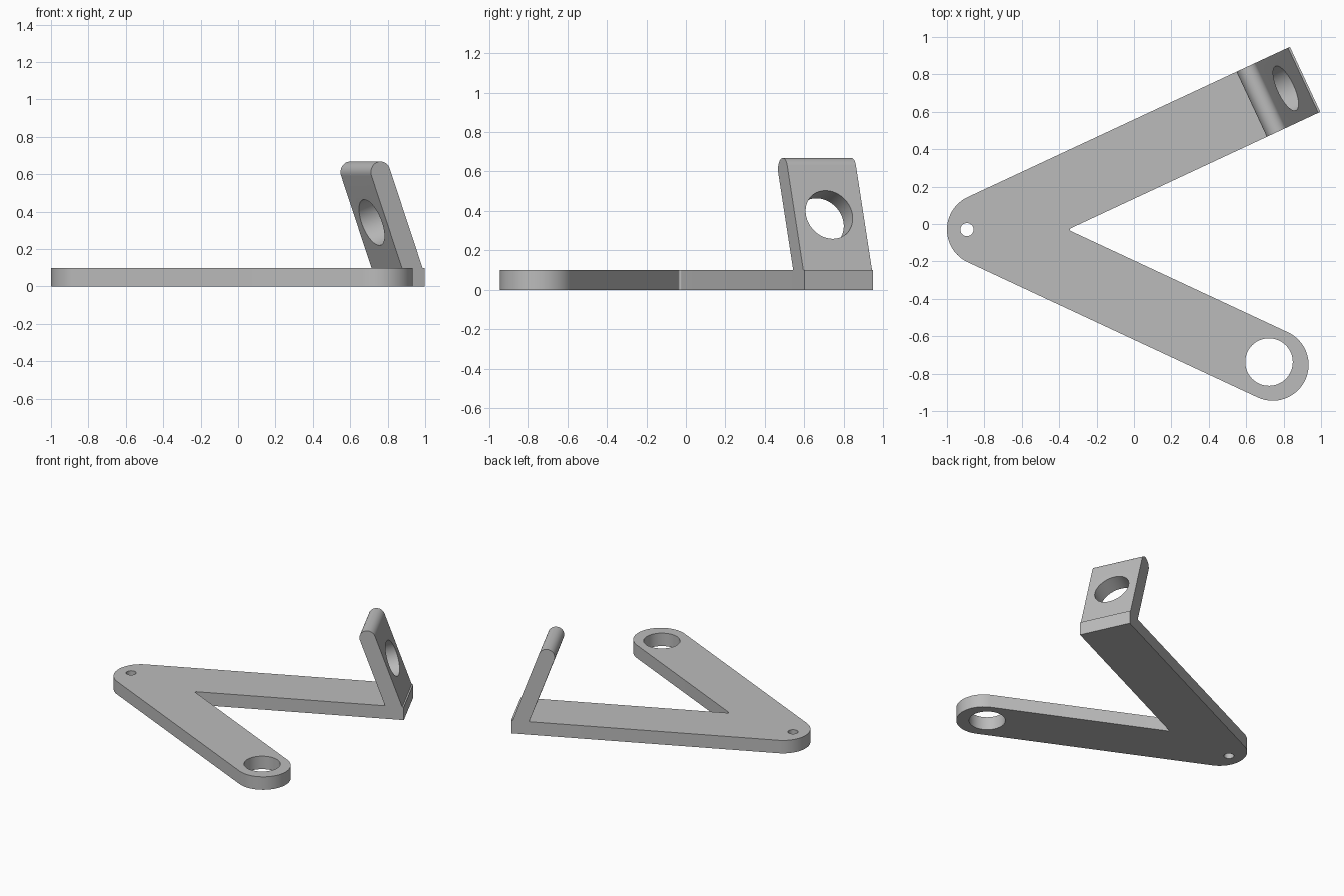
import bpy, bmesh, math
from mathutils import Vector, Matrix

if "Cube" in bpy.data.objects:
    bpy.data.objects.remove(bpy.data.objects["Cube"], do_unlink=True)

ARM = math.radians(25)        # each arm's angle from the x axis
LEAN = math.radians(20)       # tab's lean from vertical
R = 0.192                     # half the arm width
THICK = 0.1
HUB = Vector((-0.808, -0.03))

grey = bpy.data.materials.new("metal_grey")
grey.use_nodes = True
COLOUR = (0.5, 0.5, 0.5, 1)
grey.diffuse_color = COLOUR
grey.node_tree.nodes["Principled BSDF"].inputs["Base Color"].default_value = COLOUR


def polar(angle, dist):
    return Vector((math.cos(angle), math.sin(angle))) * dist


def arc(centre, radius, start, end, steps=32):
    """Points on an arc, angles in radians."""
    return [centre + polar(start + (end - start) * i / steps, radius)
            for i in range(steps + 1)]


def extrude(name, points, depth):
    """Solid from a flat outline, raised along local z."""
    bm = bmesh.new()
    face = bm.faces.new([bm.verts.new((p.x, p.y, 0)) for p in points])
    result = bmesh.ops.extrude_face_region(bm, geom=[face])
    verts = [g for g in result["geom"] if isinstance(g, bmesh.types.BMVert)]
    bmesh.ops.translate(bm, verts=verts, vec=(0, 0, depth))
    bmesh.ops.recalc_face_normals(bm, faces=bm.faces)
    mesh = bpy.data.meshes.new(name)
    bm.to_mesh(mesh)
    bm.free()
    mesh.materials.append(grey)
    obj = bpy.data.objects.new(name, mesh)
    bpy.context.collection.objects.link(obj)
    return obj


def drill(obj, centre, radius, axis=Vector((0, 0, 1))):
    """Cut a round hole through the part along the axis."""
    bpy.ops.mesh.primitive_cylinder_add(vertices=64, radius=radius, depth=0.4, location=centre)
    cutter = bpy.context.object
    cutter.name = "hole_cutter"
    cutter.hide_render = True
    cutter.rotation_mode = "QUATERNION"
    cutter.rotation_quaternion = axis.to_track_quat("Z", "Y")
    cutter.data.materials.append(grey)
    mod = obj.modifiers.new("hole", "BOOLEAN")
    mod.operation, mod.solver, mod.object = "DIFFERENCE", "EXACT", cutter
    bpy.context.view_layer.objects.active = obj
    bpy.ops.object.modifier_apply(modifier=mod.name)
    bpy.data.objects.remove(cutter, do_unlink=True)


# V-shaped base: rounded hub, rounded front arm, square back arm
quarter = math.pi / 2
front_end = HUB + polar(-ARM, 1.71)
back_end = HUB + polar(ARM, 1.901)
side = polar(ARM + quarter, R)
fillet = 0.008
notch = HUB + Vector(((R + fillet) / math.sin(ARM), 0))
outline = arc(HUB, R, quarter + ARM, 3 * quarter - ARM)
outline += arc(front_end, R, -quarter - ARM, quarter - ARM)
outline += arc(notch, fillet, 3 * quarter - ARM, quarter + ARM, 8)
outline += [back_end - side, back_end + side]
base = extrude("v_shaped_base", outline, THICK)
drill(base, (-0.893, -0.03, 0.05), 0.035)
drill(base, (0.722, -0.738, 0.05), 0.127)

# Leaning tab: side profile (along arm, height) with a rounded tip
tip, tip_r = Vector((1.643, 0.611)), 0.057
tip_arc = arc(tip, tip_r, LEAN, LEAN + math.pi)


def foot(p):
    return Vector((p.x + (p.y - THICK) * math.tan(LEAN), THICK))


tab = extrude("leaning_tab", [foot(tip_arc[0])] + tip_arc + [foot(tip_arc[-1])], 2 * R)
along, across = polar(ARM, 1).to_3d(), polar(ARM - quarter, 1).to_3d()
up = Vector((0, 0, 1))
frame = Matrix((along, up, across)).transposed().to_4x4()
frame.translation = HUB.to_3d() - across * R
tab.data.transform(frame)
normal = along * math.cos(LEAN) + up * math.sin(LEAN)
hole_face = HUB.to_3d() + along * 1.787 + up * 0.381
drill(tab, hole_face - normal * tip_r, 0.13, normal)

# Smooth the curved walls, keep the edges crisp
for obj in (base, tab):
    bpy.ops.object.select_all(action="DESELECT")
    obj.select_set(True)
    bpy.context.view_layer.objects.active = obj
    bpy.ops.object.shade_smooth_by_angle(angle=math.radians(30))
